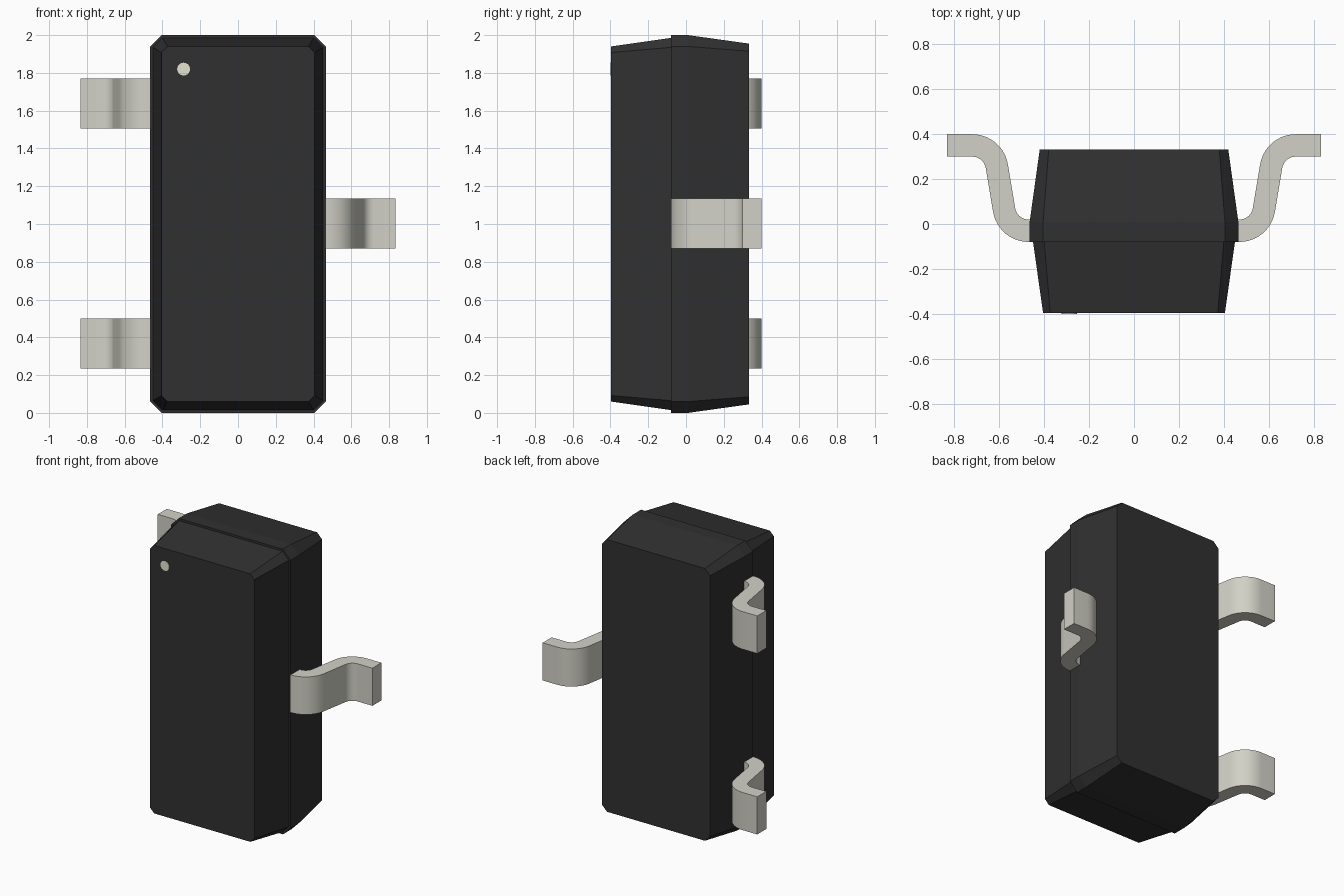
import bpy, bmesh, math

if "Cube" in bpy.data.objects:
    bpy.data.objects.remove(bpy.data.objects["Cube"])


def material(name, rgb):
    m = bpy.data.materials.new(name)
    m.diffuse_color = (*rgb, 1)
    m.use_nodes = True
    m.node_tree.nodes["Principled BSDF"].inputs["Base Color"].default_value = m.diffuse_color
    return m


BLACK = material("black plastic", (0.031, 0.030, 0.030))
METAL = material("tinned metal", (0.645, 0.638, 0.572))
MARK = material("pale marking", (0.78, 0.77, 0.626))


def make_object(name, bm, mat):
    bmesh.ops.recalc_face_normals(bm, faces=bm.faces)
    mesh = bpy.data.meshes.new(name)
    bm.to_mesh(mesh)
    bm.free()
    mesh.materials.append(mat)
    ob = bpy.data.objects.new(name, mesh)
    bpy.context.collection.objects.link(ob)
    return ob


def octagon(hx, hz, c):
    """Rectangle with chamfered corners, centred on z = 1."""
    pts = [(hx, hz - c), (hx - c, hz), (c - hx, hz), (-hx, hz - c),
           (-hx, c - hz), (c - hx, -hz), (hx - c, -hz), (hx, c - hz)]
    return [(x, 1 + z) for x, z in pts]


def loft(name, sections, mat):
    """Skin octagon sections (y, half x, half z, chamfer) into a solid."""
    bm = bmesh.new()
    rings = [[bm.verts.new((x, y, z)) for x, z in octagon(hx, hz, c)]
             for y, hx, hz, c in sections]
    for a, b in zip(rings, rings[1:]):
        for i in range(8):
            j = (i + 1) % 8
            bm.faces.new((a[i], a[j], b[j], b[i]))
    bm.faces.new(rings[0])
    bm.faces.new(rings[-1])
    return make_object(name, bm, mat)


# Moulded body: a slightly smaller front half and a larger rear half
loft("body_front_half", [(-0.397, 0.405, 0.94, 0.032),
                         (-0.08, 0.45, 0.985, 0.05)], BLACK)
loft("body_rear_half", [(-0.08, 0.465, 1.0, 0.06),
                        (0.01, 0.465, 1.0, 0.06),
                        (0.333, 0.42, 0.955, 0.04)], BLACK)


# Gull-wing leads: an S-shaped strip made of two arcs joined by a steep run
def lead(name, side, z0, z1):
    steps, bend = 10, math.radians(80.4)
    r, t = 0.11, 0.05
    path = [(0.40, -0.03, 0.0)]
    for i in range(steps + 1):
        a = bend * i / steps
        path.append((0.47 + r * math.sin(a), 0.08 - r * math.cos(a), a))
    for i in range(steps + 1):
        a = bend * (1 - i / steps)
        path.append((0.72 - r * math.sin(a), 0.24 + r * math.cos(a), a))
    path.append((0.833, 0.35, 0.0))
    bm = bmesh.new()
    rings = []
    for x, y, a in path:
        nx, ny = -math.sin(a) * t, math.cos(a) * t
        rings.append([bm.verts.new((side * (x + s * nx), y + s * ny, z))
                      for s, z in ((-1, z0), (1, z0), (1, z1), (-1, z1))])
    for p, q in zip(rings, rings[1:]):
        for i in range(4):
            j = (i + 1) % 4
            bm.faces.new((p[i], p[j], q[j], q[i]))
    bm.faces.new(rings[0])
    bm.faces.new(rings[-1])
    ob = make_object(name, bm, METAL)
    bpy.ops.object.select_all(action='DESELECT')
    ob.select_set(True)
    bpy.context.view_layer.objects.active = ob
    bpy.ops.object.shade_smooth_by_angle(angle=math.radians(30))


for name, side, zc in (("lead_left_top", -1, 1.637),
                       ("lead_left_bottom", -1, 0.368),
                       ("lead_right", 1, 1.003)):
    lead(name, side, zc - 0.132, zc + 0.132)

# Orientation dot on the front face
bm = bmesh.new()
bmesh.ops.create_cone(bm, cap_ends=True, segments=32,
                      radius1=0.034, radius2=0.034, depth=0.006)
dot = make_object("orientation_dot", bm, MARK)
dot.rotation_euler.x = math.pi / 2
dot.location = (-0.288, -0.397, 1.82)
